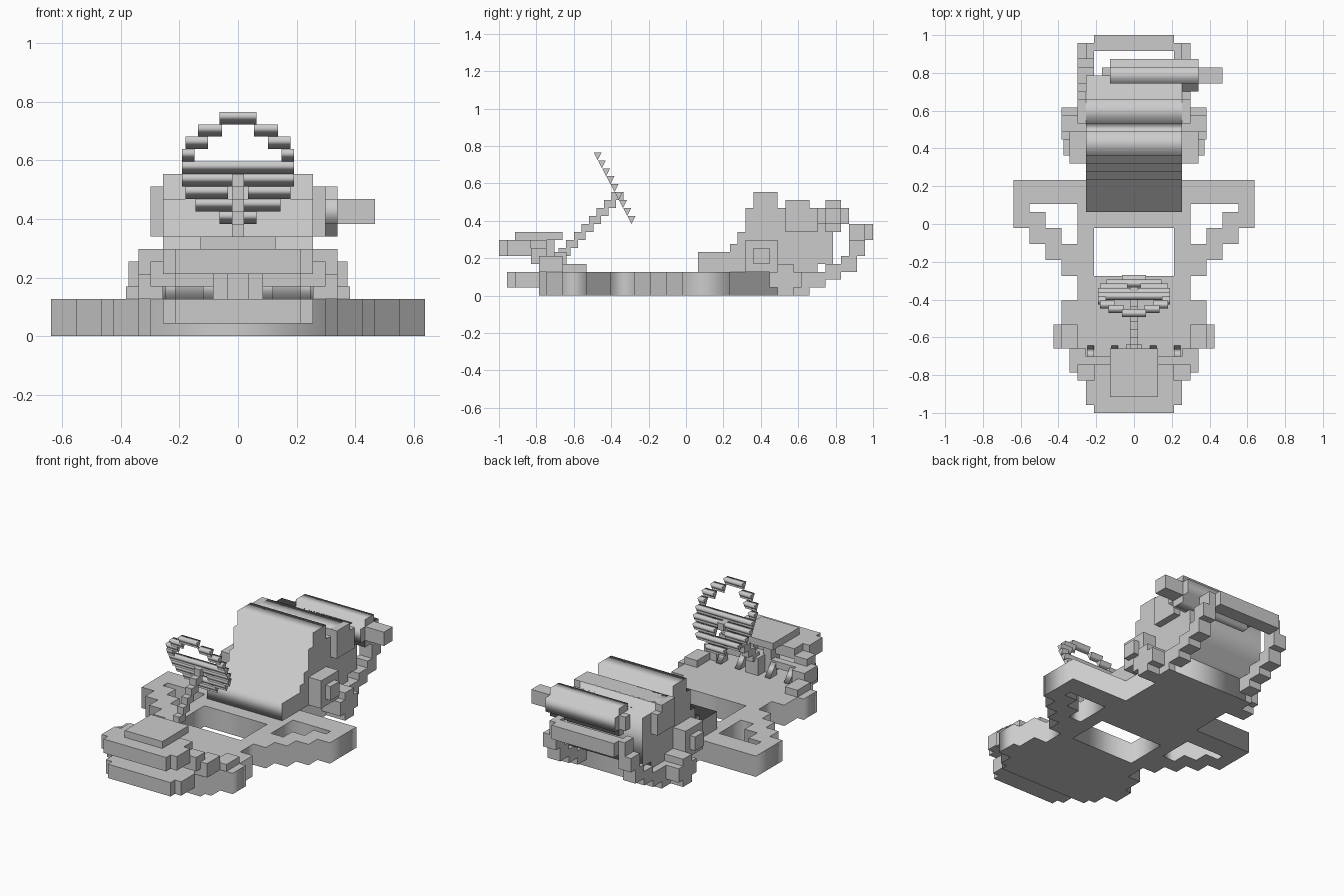
import bpy
import bmesh
from math import pi
from mathutils import Vector

UNIT = 2 / 47  # one block; x is counted from the centre, y from the front, z from the ground

default_cube = bpy.data.objects.get("Cube")
if default_cube:
    bpy.data.objects.remove(default_cube, do_unlink=True)

grey = bpy.data.materials.new("plain grey")
grey.use_nodes = True
grey.diffuse_color = (0.6, 0.6, 0.6, 1)
grey.node_tree.nodes["Principled BSDF"].inputs["Base Color"].default_value = grey.diffuse_color


def place(name, mesh):
    mesh.materials.clear()
    mesh.materials.append(grey)
    part = bpy.data.objects.new(name, mesh)
    bpy.context.collection.objects.link(part)
    return part


def box(name, x, y, z, mirrored=False):
    """Box from three block ranges, optionally repeated on the other side."""
    bm = bmesh.new()
    bmesh.ops.create_cube(bm, size=1)
    low, high = (Vector(corner) for corner in zip(x, y, z))
    for vert in bm.verts:
        vert.co = (low + high) / 2 + vert.co * (high - low)
        vert.co = vert.co * UNIT - Vector((0, 1, 0))
    mesh = bpy.data.meshes.new(name)
    bm.to_mesh(mesh)
    bm.free()
    part = place(name, mesh)
    if mirrored:
        part.modifiers.new("other_side", "MIRROR")
    return part


def extrusion(name, loops, start, end, sideways=False):
    """Filled outlines (inner loops become holes), extruded up or along x."""
    curve = bpy.data.curves.new(name, "CURVE")
    curve.dimensions = "2D"
    curve.fill_mode = "BOTH"
    curve.extrude = (end - start) / 2 * UNIT
    for loop in loops:
        spline = curve.splines.new("POLY")
        spline.points.add(len(loop) - 1)
        spline.use_cyclic_u = True
        for point, (a, b) in zip(spline.points, loop):
            a, b = a * UNIT, b * UNIT
            point.co = (a - 1, b, 0, 1) if sideways else (a, b - 1, 0, 1)
    helper = bpy.data.objects.new(name + "_outline", curve)
    bpy.context.collection.objects.link(helper)
    graph = bpy.context.evaluated_depsgraph_get()
    mesh = bpy.data.meshes.new_from_object(helper.evaluated_get(graph))
    bpy.data.objects.remove(helper, do_unlink=True)
    part = place(name, mesh)
    middle = (start + end) / 2 * UNIT
    if sideways:
        part.rotation_euler = (pi / 2, 0, pi / 2)
        part.location.x = middle
    else:
        part.location.z = middle
    return part


def stairs(steps, start):
    """Stepped outline from (run end, height) pairs."""
    points = []
    for end, height in steps:
        points += [(start, height), (end, height)]
        start = end
    return points


def flip(points):
    return [(-x, y) for x, y in reversed(points)]


# Chassis plate with side wings and three openings
rim = [(x, y) for y, x in stairs(
    [(6, 7), (8, 8), (11, 10), (14, 9), (17, 7), (19, 9), (21, 11),
     (23, 13), (29, 15), (39, 6)], 5)]
wing_gap = [(x, y) for y, x in stairs([(23, 9), (25, 11), (26, 13)], 21)]
wing_gap += [(7, 26), (7, 21)]
cockpit_gap = [(5, 17), (5, 23), (-5, 23), (-5, 17)]
extrusion("chassis", [rim + flip(rim), wing_gap, flip(wing_gap), cockpit_gap], 0, 3)

# Seat and engine body, with the shoulder bar behind the backrest
seat = stairs([(29, 5.5), (30, 6.5), (31, 8), (32, 11), (35, 13), (36, 11),
               (39, 12), (42, 11)], 25)
extrusion("seat_and_engine", [seat + [(42, 4), (40, 4), (40, 3), (25, 3)]], -6, 6, True)
box("shoulder_bar", (-7, 7), (36, 40), (8, 11))
box("shoulder_bar_top", (-7, 7), (36, 39), (11, 12))

# Side housings and rear wheels
box("side_housing", (6, 8), (31, 35), (3, 7), True)
box("housing_cap", (8, 8.8), (32, 34), (4, 6), True)
box("rear_wheel", (6, 9), (34, 38), (1, 3), True)
box("rear_wheel_core", (6, 9), (35, 37), (0, 4), True)

# Exhaust drum with narrow ends
drum = [(41, 12), (43, 12), (43, 11), (44, 11), (44, 9), (43, 9),
        (43, 8), (41, 8), (41, 9), (40, 9), (40, 11), (41, 11)]
extrusion("exhaust_drum", [drum], -3, 8, True)
box("exhaust_tail", (8, 11), (41, 43), (9, 11))
box("exhaust_plug", (-4, -3), (41, 43), (9, 11))

# Rear frame climbing to the rear bumper
for y, bottom, top in [(37, 0, 3), (39, 1, 3), (41, 2, 4), (43, 3, 5), (44, 5, 7)]:
    box("rear_frame", (5, 7), (y, y + 2), (bottom, top), True)
box("rear_bumper_corner", (5, 6), (44, 46), (7, 9), True)
box("rear_bumper", (-5, 5), (45, 47), (7, 9))

# Front bumpers and the rails that wrap round to the sides
box("upper_bumper", (-5, 5), (0, 2), (5, 7))
box("lower_bumper", (-5, 5), (1, 5), (1, 3))
box("lower_bumper_end", (5, 6), (2, 5), (1, 3), True)
box("rail_corner", (5, 6), (1, 4), (5, 7), True)
box("rail_bend", (5, 7), (4, 6), (4, 6), True)
box("rail_side", (6, 8), (5, 8), (3, 5), True)
box("rail_end", (7, 9), (8, 11), (3, 4), True)

# Nose plate, its supports and the pedals
box("nose_plate", (-3, 3), (2, 8), (7, 8))
box("nose_shelf", (-5, 5), (2, 6), (5.5, 7))
box("nose_post", (0.8, 2), (5, 7), (3, 7), True)
box("pedal_bar", (2, 6), (6, 7), (4, 5), True)
for x in (2, 5):
    wedge = [(6.8, 3), (8.4, 3), (6.8, 5)]
    pedal = extrusion("pedal", [wedge], x, x + 0.8, True)
    twin = pedal.copy()
    twin.location.x = -pedal.location.x
    bpy.context.collection.objects.link(twin)

# Stepped steering column
box("column_foot", (-1, 1), (6, 8.5), (3, 5.5))
for step in range(8):
    box("steering_column", (-0.5, 0.5), (7.5 + step * 0.95, 9 + step * 0.95),
        (5 + step, 6 + step))

# Steering wheel made of leaning rows of wedge bars: (inner, outer) half widths
rows = [(0, 1.5), (1.3, 3.2), (2.4, 4.2), (3.5, 4.5), (0, 4.5),
        (0, 4.5), (0.8, 4.2), (0, 3.4), (0, 1.5)]
for row, (inner, outer) in enumerate(rows):
    y, z = 12.4 + row * 0.53, 18 - row
    wedge = [(y - 0.5, z), (y + 0.5, z), (y, z - 1)]
    spans = [(inner, outer), (-outer, -inner)] if inner else [(-outer, outer)]
    for start, end in spans:
        extrusion("wheel_bar", [wedge], start, end, True)
